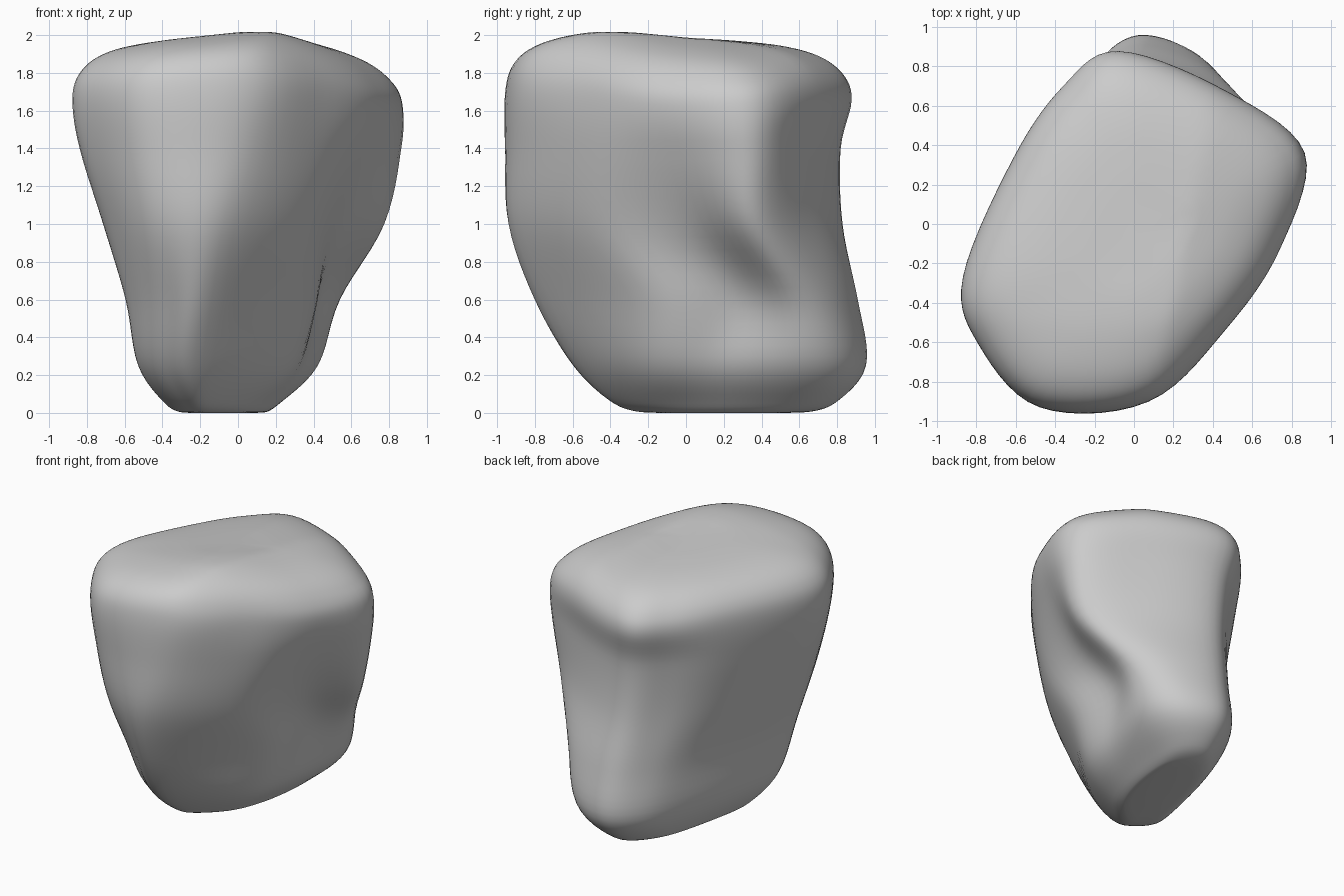
import bpy
import math
from mathutils import Vector

if "Cube" in bpy.data.objects:
    bpy.data.objects.remove(bpy.data.objects["Cube"])

# Horizontal outlines of the boulder: height, then corners counter-clockwise from the front ridge
SECTIONS = [
    (0.05, [(-.17, -.37), (.06, -.15), (.18, .18), (.22, .56), (.14, .74), (-.02, .78), (-.18, .61), (-.28, .35), (-.38, -.10), (-.37, -.25), (-.28, -.35)]),
    (0.25, [(-.19, -.58), (.25, -.20), (.35, .20), (.425, .62), (.30, .86), (.02, .955), (-.20, .79), (-.36, .42), (-.52, -.18), (-.50, -.40), (-.38, -.53)]),
    (0.60, [(-.14, -.77), (.375, -.21), (.42, .27), (.54, .58), (.37, .80), (.01, .91), (-.23, .72), (-.41, .34), (-.59, -.28), (-.54, -.55), (-.38, -.72)]),
    (1.00, [(-.08, -.91), (.37, -.48), (.56, .03), (.78, .37), (.42, .67), (-.02, .83), (-.28, .65), (-.51, .32), (-.71, -.28), (-.64, -.62), (-.43, -.88)]),
    (1.40, [(.02, -.91), (.45, -.52), (.69, -.10), (.86, .36), (.44, .65), (-.05, .82), (-.33, .65), (-.58, .34), (-.83, -.28), (-.76, -.60), (-.47, -.92)]),
    (1.70, [(.08, -.90), (.47, -.53), (.74, -.13), (.865, .36), (.46, .68), (-.08, .88), (-.36, .70), (-.61, .34), (-.87, -.27), (-.79, -.61), (-.48, -.93)]),
]
# Rounded top: height and size relative to the last outline
TOP = [(1.86, .95), (1.95, .82), (1.995, .60), (2.01, .30)]
AROUND, UP = 7, 6


def spline(a, b, c, d, t):
    """Smooth curve through b and c."""
    return 0.5 * (2 * b + (c - a) * t + (2 * a - 5 * b + 4 * c - d) * t * t
                  + (3 * b - a - 3 * c + d) * t ** 3)


def scaled(ring, centre, size, z):
    return [Vector((centre[0] + (p.x - centre[0]) * size,
                    centre[1] + (p.y - centre[1]) * size, z)) for p in ring]


# Control rings, bottom to top
rings = [[Vector((x, y, z)) for x, y in pts] for z, pts in SECTIONS]
base, crown = rings[0], rings[-1]
rings.insert(0, scaled(base, (-.06, .2), .72, 0))
rings += [scaled(crown, (.02, -.06), s, z) for z, s in TOP]

# Refine around each ring, then between rings
n = len(rings[0])
fine = [[spline(r[i - 1], r[i], r[(i + 1) % n], r[(i + 2) % n], k / AROUND)
         for i in range(n) for k in range(AROUND)] for r in rings]
m = len(fine[0])
last = len(fine) - 1
loft = []
for j in range(last):
    a, b, c, d = fine[max(j - 1, 0)], fine[j], fine[j + 1], fine[min(j + 2, last)]
    loft += [[spline(a[i], b[i], c[i], d[i], k / UP) for i in range(m)] for k in range(UP)]
loft.append(fine[-1])

# The top falls gently to the back, left and right shoulder from a low crest at the front
for ring in loft:
    for p in ring:
        p.z = max(p.z, 0)
        w = min(max((p.z - 1.4) / 0.5, 0), 1)
        fall = 0.05 * max(p.y + 0.5, 0) + 0.2 * max(p.x - 0.2 * p.y - 0.28, 0) + 0.06 * max(-p.x, 0)
        crest = 0.02 * math.exp(-((p.x - .2) ** 2 + (p.y + .4) ** 2) / 0.1)
        p.z -= w * (fall - crest)

# Skin the boulder and close both ends with fans
verts = [p for ring in loft for p in ring]
faces = [(j * m + i, j * m + (i + 1) % m, (j + 1) * m + (i + 1) % m, (j + 1) * m + i)
         for j in range(len(loft) - 1) for i in range(m)]
for ring, start, flip in ((loft[0], 0, True), (loft[-1], (len(loft) - 1) * m, False)):
    tip = len(verts)
    verts.append(sum(ring, Vector()) / m)
    for i in range(m):
        f = (start + i, start + (i + 1) % m, tip)
        faces.append(f[::-1] if flip else f)

mesh = bpy.data.meshes.new("boulder")
mesh.from_pydata(verts, [], faces)
mesh.update()
boulder = bpy.data.objects.new("boulder", mesh)
bpy.context.collection.objects.link(boulder)

# Stone colour
stone = bpy.data.materials.new("grey stone")
stone.diffuse_color = (0.6, 0.6, 0.6, 1)
stone.use_nodes = True
stone.node_tree.nodes["Principled BSDF"].inputs["Base Color"].default_value = stone.diffuse_color
mesh.materials.append(stone)

# Smooth weathered surface
relax = boulder.modifiers.new("weathering", 'SMOOTH')
relax.factor, relax.iterations = 0.5, 3
mesh.shade_smooth()
